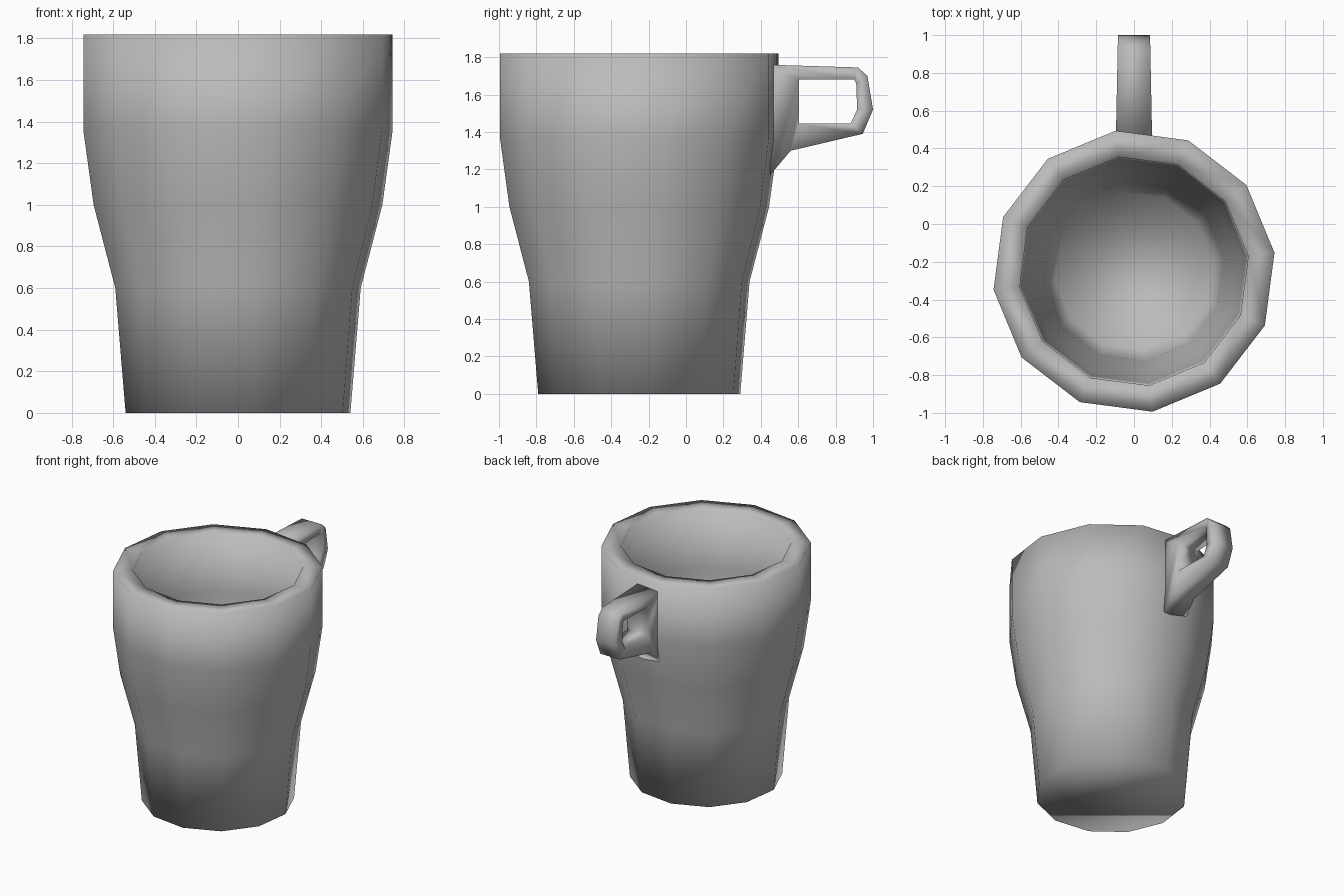
import bpy
import bmesh
from math import radians
from mathutils import Matrix

cube = bpy.data.objects.get("Cube")
if cube:
    bpy.data.objects.remove(cube, do_unlink=True)

SIDES = 12
AXIS_Y = -0.25

grey = bpy.data.materials.new("plain_grey")
grey.use_nodes = True
grey.diffuse_color = (0.5, 0.5, 0.5, 1)
shader = next(n for n in grey.node_tree.nodes if n.type == "BSDF_PRINCIPLED")
shader.inputs["Base Color"].default_value = grey.diffuse_color
shader.inputs["Roughness"].default_value = 0.6


def finish(bm, name):
    """Turn a bmesh into a smooth grey object."""
    bmesh.ops.recalc_face_normals(bm, faces=bm.faces)
    for face in bm.faces:
        face.smooth = True
    mesh = bpy.data.meshes.new(name)
    bm.to_mesh(mesh)
    bm.free()
    mesh.materials.append(grey)
    obj = bpy.data.objects.new(name, mesh)
    bpy.context.collection.objects.link(obj)
    return obj


def bridge(bm, a, b):
    """Join two closed loops of equal length with quads."""
    for i in range(len(a)):
        j = (i + 1) % len(a)
        bm.faces.new((a[i], a[j], b[j], b[i]))


# Cup: outer wall, flat rim and inner wall as one (radius, height) profile
profile = [(0.545, 0), (0.595, 0.6), (0.7, 1.0), (0.75, 1.36), (0.75, 1.82),
           (0.61, 1.82), (0.6, 1.36), (0.56, 1.0), (0.48, 0.6), (0.42, 0.1)]
bm = bmesh.new()
rings = []
for radius, z in profile:
    place = Matrix.Translation((0, AXIS_Y, z)) @ Matrix.Rotation(radians(7.5), 4, "Z")
    rings.append(bmesh.ops.create_circle(
        bm, segments=SIDES, radius=radius, matrix=place)["verts"])
for lower, upper in zip(rings, rings[1:]):
    bridge(bm, lower, upper)
bm.faces.new(rings[0])
bm.faces.new(rings[-1])
finish(bm, "cup_body")

# Handle: side outline and hole in (y, z), slightly narrower away from the cup
outline = [(0.43, 1.76), (0.92, 1.745), (0.97, 1.7), (1.0, 1.52),
           (0.945, 1.39), (0.56, 1.3), (0.45, 1.17)]
hole = [(0.605, 1.68), (0.9, 1.68), (0.91, 1.66), (0.915, 1.52),
        (0.88, 1.445), (0.605, 1.445), (0.605, 1.54)]
bm = bmesh.new()


def side_loop(points, side):
    return [bm.verts.new((side * (0.105 - 0.02 * y), y, z)) for y, z in points]


loops = [side_loop(outline, 1), side_loop(hole, 1),
         side_loop(hole, -1), side_loop(outline, -1)]
for k in range(4):
    bridge(bm, loops[k], loops[(k + 1) % 4])
finish(bm, "handle")
